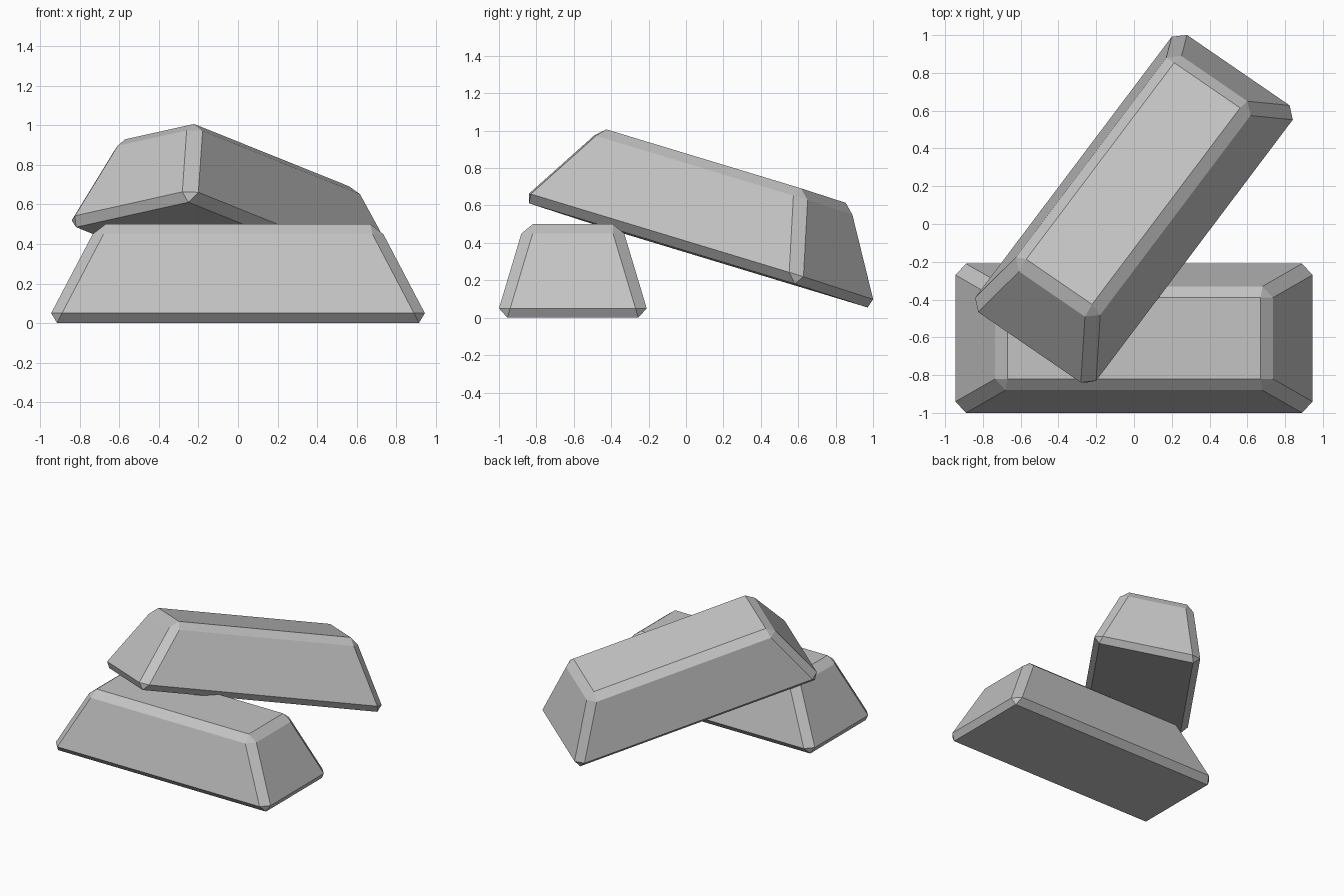
import bpy
import bmesh
from math import radians

cube = bpy.data.objects.get("Cube")
if cube:
    bpy.data.objects.remove(cube, do_unlink=True)

# One plain metal colour
metal = bpy.data.materials.new("grey metal")
metal.use_nodes = True
colour = (0.55, 0.55, 0.55, 1)
metal.diffuse_color = colour
metal.node_tree.nodes["Principled BSDF"].inputs["Base Color"].default_value = colour

# Corner points of one quarter of a tapered bar with chamfered edges
CORNER = [
    (0.915, 0.35, 0), (0.89, 0.395, 0.05), (0.945, 0.335, 0.05),    # foot
    (0.68, 0.275, 0.45), (0.735, 0.215, 0.45), (0.67, 0.215, 0.5),  # top
]


def make_bar(name, location, rotation=(0, 0, 0)):
    """Mirror the corner to all four quarters and wrap it in flat faces."""
    bm = bmesh.new()
    for sx in (-1, 1):
        for sy in (-1, 1):
            for x, y, z in CORNER:
                bm.verts.new((sx * x, sy * y, z))
    bmesh.ops.convex_hull(bm, input=bm.verts[:])
    bmesh.ops.dissolve_limit(bm, angle_limit=radians(1),
                             verts=bm.verts[:], edges=bm.edges[:])
    bmesh.ops.recalc_face_normals(bm, faces=bm.faces[:])
    mesh = bpy.data.meshes.new(name)
    bm.to_mesh(mesh)
    bm.free()
    mesh.materials.append(metal)
    bar = bpy.data.objects.new(name, mesh)
    bar.location = location
    bar.rotation_euler = [radians(a) for a in rotation]
    bpy.context.collection.objects.link(bar)
    return bar


# Bar lying flat, and a second one leaning across it
make_bar("lower_bar", (0, -0.605, 0))
make_bar("leaning_bar", (0, 0.066, 0.333), (-10.7, 13.6, 53))
